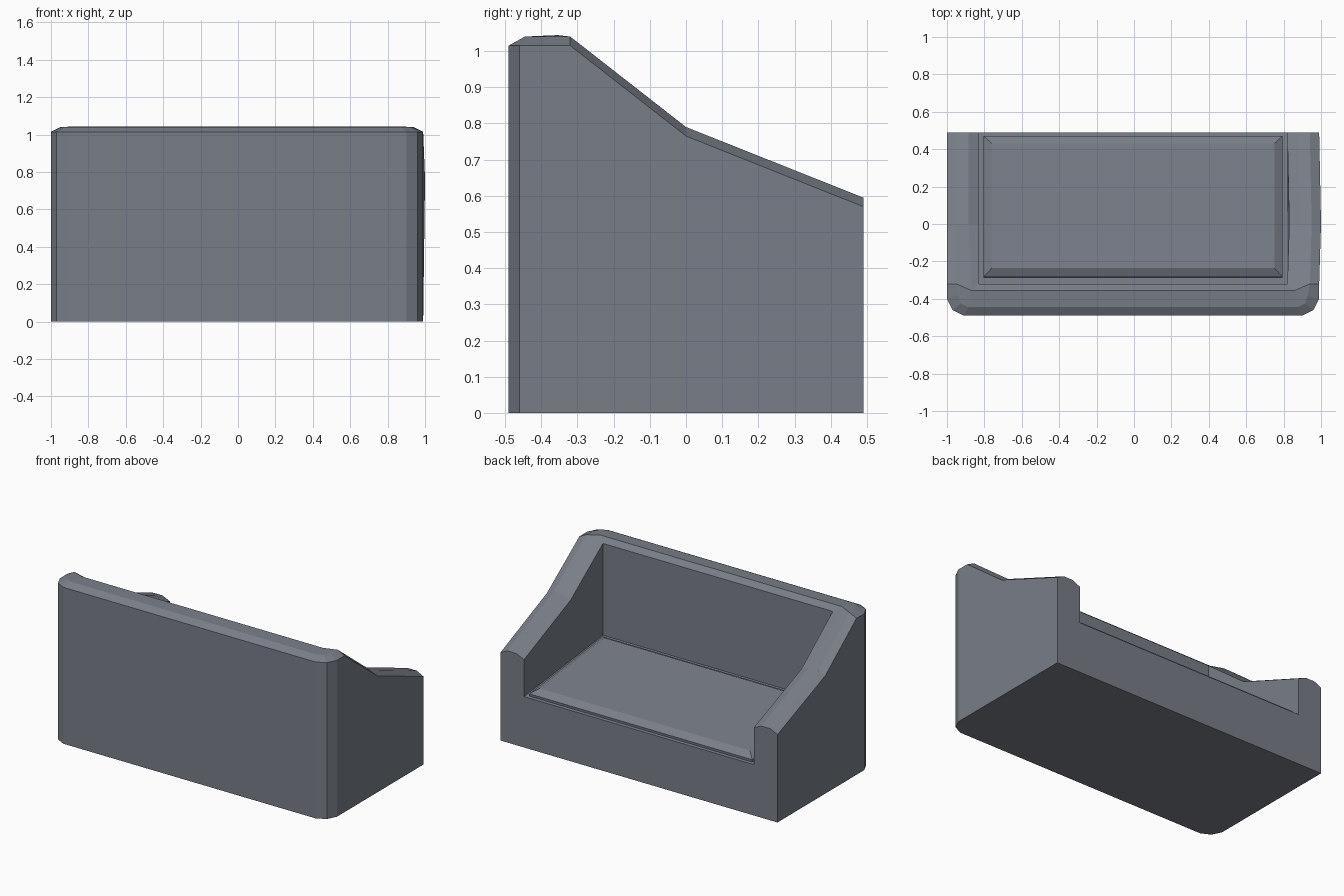
import bpy, bmesh

if "Cube" in bpy.data.objects:
    bpy.data.objects.remove(bpy.data.objects["Cube"])

fabric = bpy.data.materials.new("slate grey fabric")
fabric.diffuse_color = (0.19, 0.21, 0.245, 1)
fabric.use_nodes = True
fabric.node_tree.nodes["Principled BSDF"].inputs["Base Color"].default_value = fabric.diffuse_color


def make_object(name, bm):
    bmesh.ops.recalc_face_normals(bm, faces=bm.faces)
    mesh = bpy.data.meshes.new(name)
    bm.to_mesh(mesh)
    bm.free()
    mesh.materials.append(fabric)
    ob = bpy.data.objects.new(name, mesh)
    bpy.context.collection.objects.link(ob)
    return ob


def deck_z(y):
    # The seat slopes down from the backrest to the open side
    return 0.33 + (0.49 - y) * 0.11


CX = -0.005

# Frame stations on one half: plan points of outer edge, outer crest,
# inner crest, inner edge, then the edge height and crest height
STATIONS = [
    ((0.995, 0.49), (0.945, 0.49), (0.88, 0.49), (0.825, 0.49), 0.57, 0.595),
    ((0.995, 0.0), (0.945, 0.0), (0.88, 0.0), (0.825, 0.0), 0.765, 0.79),
    ((0.995, -0.32), (0.945, -0.32), (0.865, -0.355), (0.825, -0.32), 1.015, 1.04),
    ((0.995, -0.40), (0.935, -0.38), (0.865, -0.355), (0.825, -0.32), 1.015, 1.04),
    ((0.965, -0.46), (0.92, -0.425), (0.865, -0.355), (0.825, -0.32), 1.015, 1.04),
    ((0.905, -0.49), (0.88, -0.445), (0.865, -0.355), (0.825, -0.32), 1.015, 1.04),
]

bm = bmesh.new()
cache = {}


def vert(x, y, z):
    key = (round(x, 4), round(y, 4), round(z, 4))
    if key not in cache:
        cache[key] = bm.verts.new(key)
    return cache[key]


def face(points):
    unique = list(dict.fromkeys(points))
    if len(unique) > 2:
        bm.faces.new(unique)


def ring(station, side):
    o, co, ci, i, ze, zc = station
    # The right arm bulges very slightly at its kink
    push = 0.01 if side > 0 and o[1] == 0 else 0
    p = lambda q, z: vert(side * q[0] + CX + push, q[1], z)
    zi = zc + (0.004 if zc > 1 else 0)
    # the feet of the walls stay straight
    foot = vert(side * o[0] + CX, o[1], 0)
    inner = vert(side * i[0] + CX, i[1], deck_z(i[1]))
    return [foot, p(o, ze), p(co, zc), p(ci, zi), p(i, ze), inner]


# Sofa frame: sweep the rounded section round arms and backrest
right = [ring(s, 1) for s in STATIONS]
left = [ring(s, -1) for s in STATIONS]
rings = right + left[::-1]
for a, b in zip(rings, rings[1:]):
    for k in range(5):
        face([a[k], a[k + 1], b[k + 1], b[k]])
# Underside, sloping seat deck and the open side with the arm ends
face([r[0] for r in rings])
face([r[5] for r in rings])
face(rings[0] + rings[-1][::-1])
make_object("sofa_frame", bm)

# Seat cushion: low slab with a chamfered top, lying on the sloping deck
bm = bmesh.new()
loops = []
for inset, rise in ((0, -0.01), (0, 0.016), (0.045, 0.042)):
    hx, y0, y1 = 0.80 - inset, -0.285 + inset, 0.47 - inset
    loops.append([bm.verts.new((CX + x, y + 0.11 * rise, deck_z(y) + rise))
                  for x, y in ((-hx, y0), (hx, y0), (hx, y1), (-hx, y1))])
for a, b in zip(loops, loops[1:]):
    for k in range(4):
        n = (k + 1) % 4
        bm.faces.new((a[k], a[n], b[n], b[k]))
bm.faces.new(loops[0][::-1])
bm.faces.new(loops[-1])
make_object("seat_cushion", bm)
